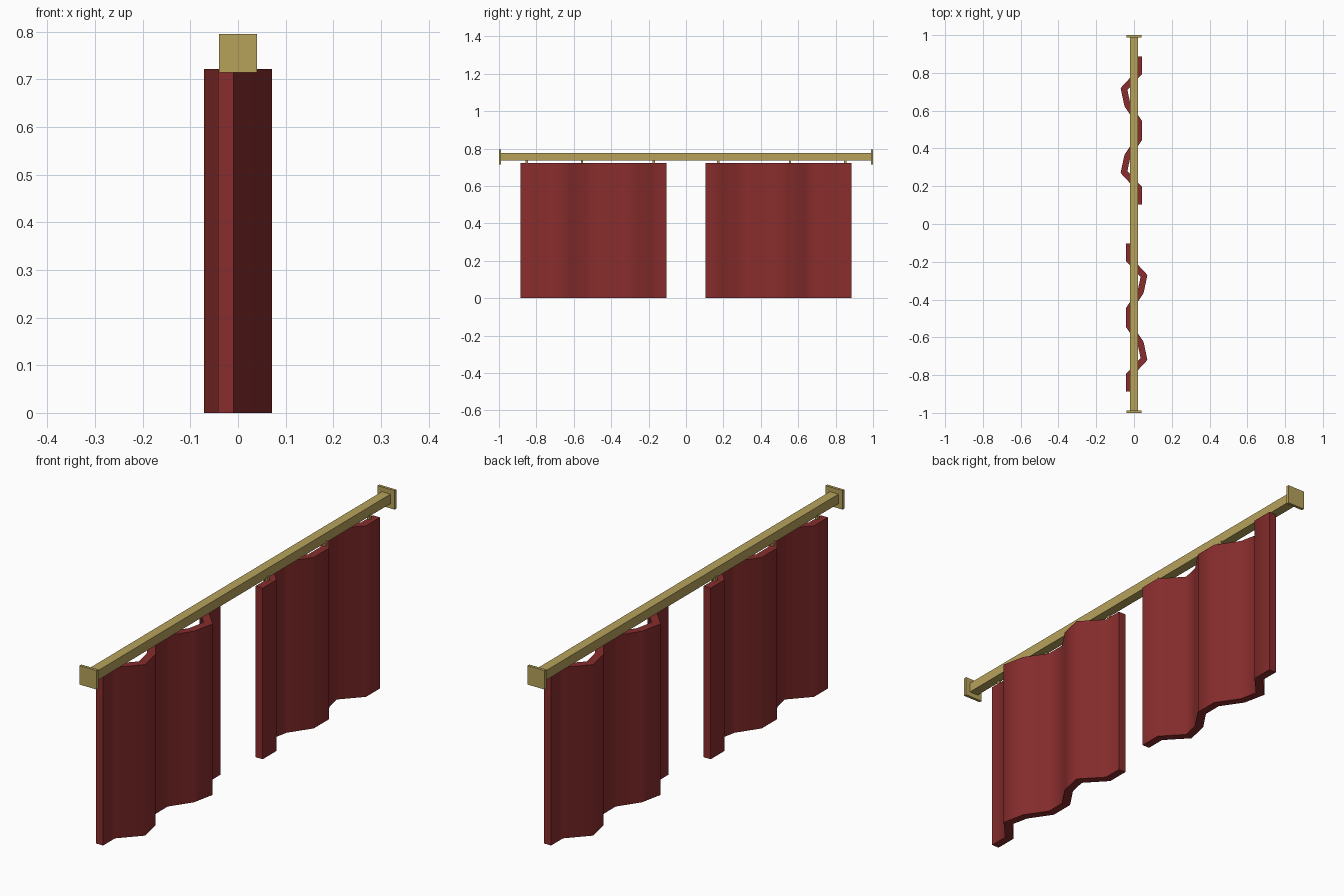
import bpy, bmesh

if "Cube" in bpy.data.objects:
    bpy.data.objects.remove(bpy.data.objects["Cube"])


def material(name, rgb):
    m = bpy.data.materials.new(name)
    m.diffuse_color = (*rgb, 1)
    m.use_nodes = True
    m.node_tree.nodes["Principled BSDF"].inputs["Base Color"].default_value = m.diffuse_color
    return m


brass = material("brass", (0.47, 0.36, 0.105))
red_cloth = material("red cloth", (0.25, 0.026, 0.026))


def add_object(name, bm, mat):
    bmesh.ops.recalc_face_normals(bm, faces=bm.faces)
    me = bpy.data.meshes.new(name)
    bm.to_mesh(me)
    bm.free()
    me.materials.append(mat)
    ob = bpy.data.objects.new(name, me)
    bpy.context.collection.objects.link(ob)
    return ob


def box(name, centre, size, mat):
    bm = bmesh.new()
    bmesh.ops.create_cube(bm, size=1)
    for v in bm.verts:
        v.co = [c + a * s for c, a, s in zip(centre, v.co, size)]
    return add_object(name, bm, mat)


# Half of the pleat path (x, y), mirrored about the middle of the panel
MID, TOP = 0.495, 0.722
half = [(0.026, 0.886), (0.026, 0.80), (-0.053, 0.715), (-0.035, 0.63), (0.026, 0.54)]
pleats = half + [(x, 2 * MID - y) for x, y in reversed(half)]


def curtain(name, side):
    bm = bmesh.new()
    rows = [[bm.verts.new((x * side, y * side, z)) for x, y in pleats] for z in (0, TOP)]
    for i in range(len(pleats) - 1):
        bm.faces.new((rows[0][i], rows[0][i + 1], rows[1][i + 1], rows[1][i]))
    ob = add_object(name, bm, red_cloth)
    # Cloth thickness
    mod = ob.modifiers.new("thickness", 'SOLIDIFY')
    mod.thickness, mod.offset, mod.use_even_offset = 0.033, 0, True
    bpy.ops.object.select_all(action='DESELECT')
    bpy.context.view_layer.objects.active = ob
    ob.select_set(True)
    bpy.ops.object.modifier_apply(modifier=mod.name)
    bpy.ops.object.shade_smooth_by_angle(angle=1.05)


# Rod
box("curtain_rod", (0, 0, 0.755), (0.04, 1.98, 0.04), brass)

# Two panels turned half way round from each other, with end plates and hooks
for side, label in ((1, "back"), (-1, "front")):
    curtain(f"{label}_curtain", side)
    box(f"{label}_end_plate", (0, side * 0.994, 0.755), (0.08, 0.012, 0.08), brass)
    for n, y in enumerate((0.172, 0.556, 0.852)):
        box(f"{label}_hook_{n + 1}", (side * 0.016, side * y, 0.727), (0.012, 0.012, 0.03), brass)
